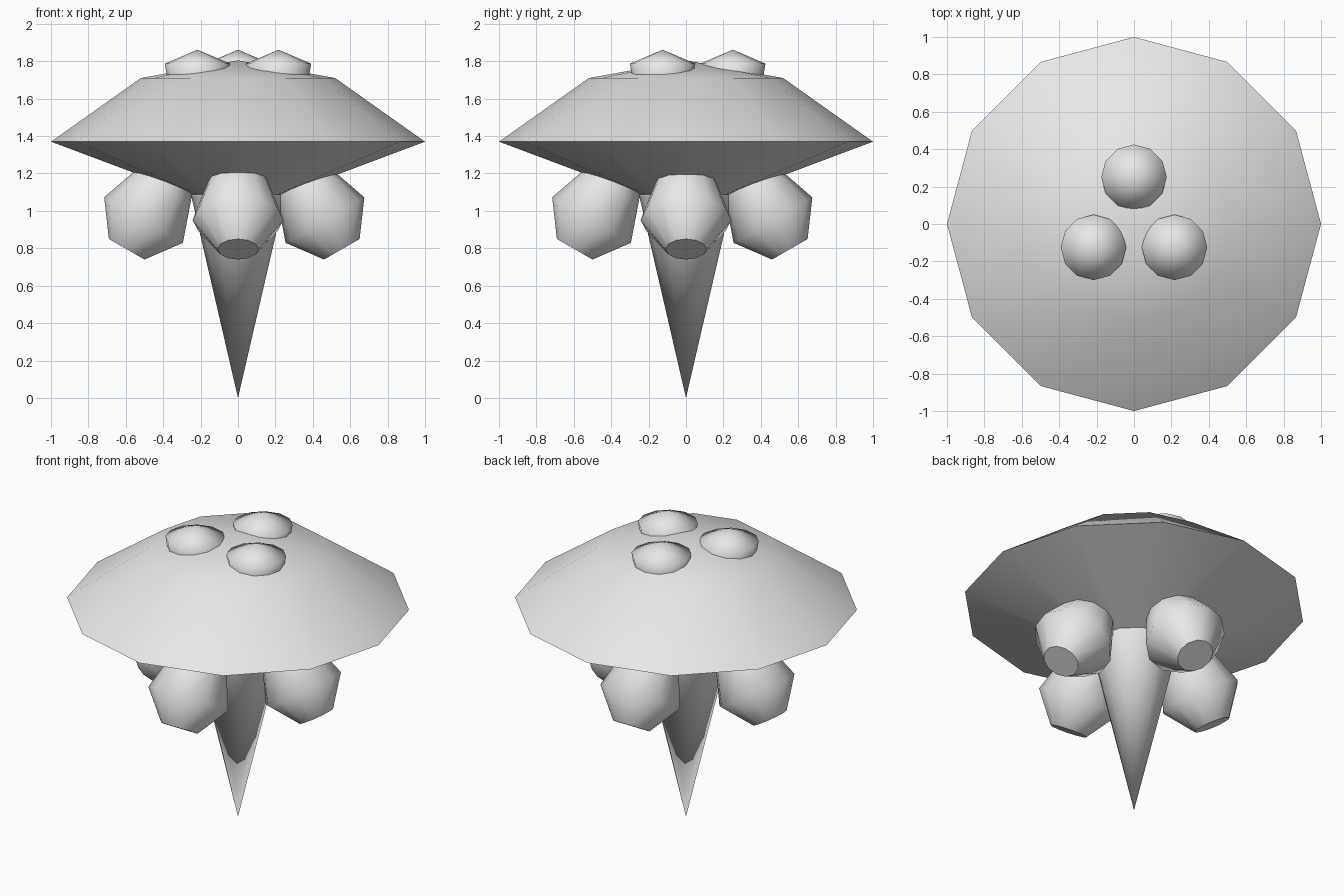
import bpy, bmesh
from math import radians, sin, cos, pi
from mathutils import Matrix

SIDES = 12

cube = bpy.data.objects.get("Cube")
if cube:
    bpy.data.objects.remove(cube, do_unlink=True)

grey = bpy.data.materials.new("light_grey")
grey.use_nodes = True
grey.diffuse_color = (0.8, 0.8, 0.8, 1)
grey.node_tree.nodes["Principled BSDF"].inputs["Base Color"].default_value = (0.8, 0.8, 0.8, 1)


def lathe(name, profile, matrix=Matrix(), sharp=()):
    """Turn (radius, height) points about z; the rings listed in sharp stay crisp."""
    bm = bmesh.new()
    rings = []
    for r, z in profile:
        count = SIDES if r > 0 else 1
        rings.append([bm.verts.new((r * cos(2 * pi * i / SIDES), r * sin(2 * pi * i / SIDES), z))
                      for i in range(count)])
    for a, b in zip(rings, rings[1:]):
        for i in range(SIDES):
            j = (i + 1) % SIDES
            corners = [a[i % len(a)], a[j % len(a)], b[j % len(b)], b[i % len(b)]]
            bm.faces.new(list(dict.fromkeys(corners)))
    # Close open ends
    for ring in (rings[0], rings[-1]):
        if len(ring) > 1:
            bm.faces.new(ring)
    for k in sharp:
        for i in range(SIDES):
            bm.edges.get((rings[k][i], rings[k][(i + 1) % SIDES])).smooth = False
    for f in bm.faces:
        f.smooth = True
    bmesh.ops.recalc_face_normals(bm, faces=bm.faces)
    mesh = bpy.data.meshes.new(name)
    bm.to_mesh(mesh)
    bm.free()
    mesh.materials.append(grey)
    obj = bpy.data.objects.new(name, mesh)
    obj.matrix_world = matrix
    bpy.context.collection.objects.link(obj)
    return obj


# Wide saucer hull with a crisp rim
lathe("saucer_hull", [(0, 1.08), (0.24, 1.085), (1, 1.37), (0.52, 1.71), (0, 1.805)], sharp=(1, 2))

# Long spike hanging underneath
lathe("spike", [(0, 0), (0.25, 1.08), (0.25, 1.12)], sharp=(1, 2))

# Four pods tilted outward around the spike
pod = [(0.11, 0), (0.243, 0.18), (0.17, 0.39), (0.13, 0.5)]
for name, angle, reach in (("left", 0, 0.555), ("back", 90, 0.555),
                           ("right", 180, 0.595), ("front", 270, 0.595)):
    place = (Matrix.Rotation(radians(angle), 4, "Z")
             @ Matrix.Translation((reach, 0, 0.795))
             @ Matrix.Rotation(radians(-30), 4, "Y"))
    lathe(name + "_pod", pod, place, sharp=(0, 3))

# Three low domes on the crown
dome = [(0.16, 1.70), (0.175, 1.787), (0, 1.862)]
for name, angle in (("back", 90), ("right", 210), ("left", 330)):
    a = radians(angle)
    lathe(name + "_dome", dome, Matrix.Translation((0.25 * cos(a), 0.25 * sin(a), 0)), sharp=(0,))
